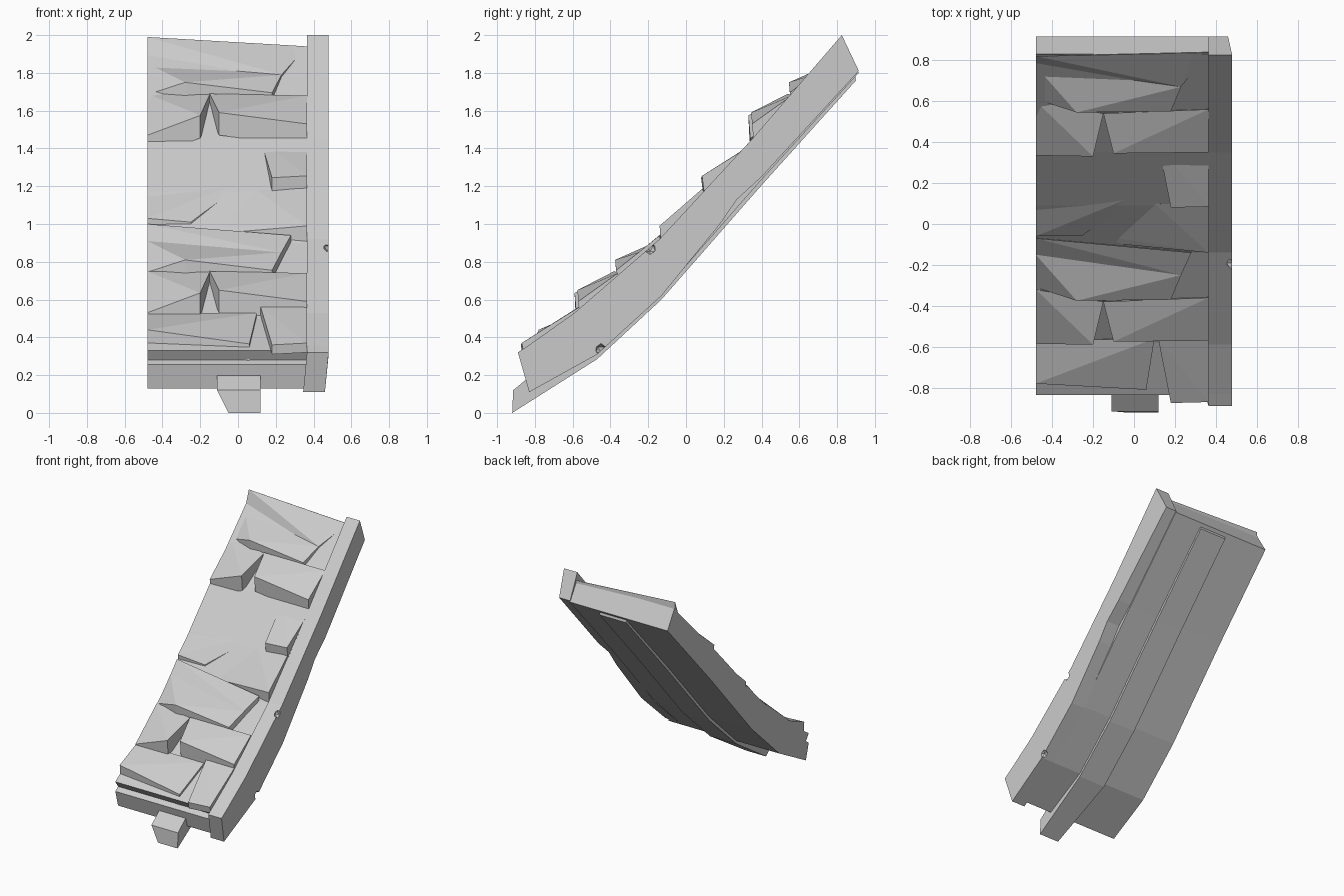
import bpy, bmesh
from mathutils import Vector

cube = bpy.data.objects.get("Cube")
if cube:
    bpy.data.objects.remove(cube, do_unlink=True)

stone = bpy.data.materials.new("pale_grey")
stone.use_nodes = True
GREY = (0.6, 0.6, 0.6, 1)
stone.diffuse_color = GREY
stone.node_tree.nodes["Principled BSDF"].inputs["Base Color"].default_value = GREY


def finish(name, bm):
    bmesh.ops.recalc_face_normals(bm, faces=bm.faces[:])
    mesh = bpy.data.meshes.new(name)
    bm.to_mesh(mesh)
    bm.free()
    mesh.materials.append(stone)
    obj = bpy.data.objects.new(name, mesh)
    bpy.context.collection.objects.link(obj)
    return obj


def extrude_profile(name, lower, upper, x0, x1, tweak=None):
    """Loft matching lower and upper (y, z) lines between two x positions."""
    bm = bmesh.new()
    sides = []
    for x in (x0, x1):
        sides.append([[bm.verts.new((x, y, z)) for y, z in line] for line in (lower, upper)])
    (a_low, a_up), (b_low, b_up) = sides
    for a, b in ((a_low, b_low), (a_up, b_up)):
        for i in range(len(a) - 1):
            bm.faces.new((a[i], a[i + 1], b[i + 1], b[i]))
    for low, up in sides:
        bm.faces.new(low + up[::-1])
    for i in (0, -1):
        bm.faces.new((a_low[i], b_low[i], b_up[i], a_up[i]))
    if tweak:
        for v in bm.verts:
            tweak(v)
    return finish(name, bm)


def shingle(name, points, drop=0.12, dy=0.0, dz=0.0):
    """Wedge-shaped slate: hull of its top corners and the same corners sunk down."""
    bm = bmesh.new()
    for p in points:
        top = Vector(p) + Vector((0, dy, dz))
        bm.verts.new(top)
        bm.verts.new(top + Vector((0, 0.01, -drop)))
    hull = bmesh.ops.convex_hull(bm, input=bm.verts[:])
    loose = set(hull["geom_interior"] + hull["geom_unused"])
    bmesh.ops.delete(bm, geom=[g for g in loose if isinstance(g, bmesh.types.BMVert)], context="VERTS")
    return finish(name, bm)


# Bent roof slab with a grooved front lip
extrude_profile(
    "roof_slab",
    [(-0.80, 0.13), (-0.47, 0.31), (-0.13, 0.63), (0.40, 1.235), (0.915, 1.80)],
    [(-0.80, 0.13), (-0.835, 0.255), (-0.80, 0.28), (-0.835, 0.33), (-0.58, 0.50), (-0.37, 0.70),
     (-0.14, 0.90), (0.09, 1.17), (0.35, 1.45), (0.83, 1.94), (0.915, 1.80)],
    -0.48, 0.37)


# Edge board, pinched at the foot and at the top outer corner
def pinch(v):
    if v.co.z < 0.2:
        v.co.x -= 0.02
    elif v.co.y > 0.9 and v.co.x > 0.4:
        v.co.x -= 0.02


board = extrude_profile(
    "edge_board",
    [(-0.83, 0.11), (-0.47, 0.31), (-0.13, 0.62), (0.18, 1.0), (0.27, 1.13), (0.40, 1.25), (0.915, 1.81)],
    [(-0.89, 0.32), (-0.83, 0.36), (-0.59, 0.53), (-0.14, 0.92), (0.35, 1.45), (0.825, 2.0), (0.915, 1.81)],
    0.365, 0.48, pinch)

# Small chips knocked out of the board's outer edges
bm = bmesh.new()
for centre in ((0.48, -0.19, 0.87), (0.48, -0.45, 0.335)):
    made = bmesh.ops.create_icosphere(bm, subdivisions=1, radius=0.032)
    bmesh.ops.translate(bm, verts=made["verts"], vec=centre)
cutter = finish("chip_cutter", bm)
cutter.hide_render = True
mod = board.modifiers.new("chips", "BOOLEAN")
mod.operation = "DIFFERENCE"
mod.object = cutter
bpy.context.view_layer.update()
board.data = bpy.data.meshes.new_from_object(board.evaluated_get(bpy.context.evaluated_depsgraph_get()))
board.modifiers.clear()
bpy.data.objects.remove(cutter, do_unlink=True)


# Support beam sunk into the underside, its nose poking out in front
def taper_nose(v):
    if v.co.y < -0.9 and v.co.z < 0.05 and v.co.x < 0:
        v.co.x += 0.06


extrude_profile(
    "support_beam",
    [(-0.92, 0.0), (-0.47, 0.285), (-0.13, 0.60), (0.40, 1.205), (0.90, 1.76)],
    [(-0.915, 0.12), (-0.83, 0.19), (-0.47, 0.42), (-0.13, 0.74), (0.40, 1.33), (0.88, 1.85)],
    -0.11, 0.12, taper_nose)

# Slates that appear in both courses
LEFT = [(-0.48, -0.585, 0.53), (-0.2, -0.59, 0.635), (-0.15, -0.38, 0.745), (-0.48, -0.32, 0.75)]
MIDDLE = [(-0.1, -0.575, 0.65), (0.29, -0.545, 0.615), (0.365, -0.57, 0.59),
          (-0.15, -0.38, 0.75), (0.365, -0.36, 0.74)]
CORNER = [(0.12, -0.57, 0.56), (0.18, -0.875, 0.36), (0.365, -0.87, 0.37), (0.365, -0.55, 0.57)]
WIDE = [(-0.48, -0.31, 0.745), (-0.28, -0.375, 0.81), (-0.13, -0.37, 0.79), (0.18, -0.37, 0.755)]
for course, dy, dz in (("lower", 0, 0), ("upper", 0.92, 0.94)):
    shingle(course + "_left_slate", LEFT, dy=dy, dz=dz)
    shingle(course + "_middle_slate", MIDDLE, dy=dy, dz=dz)
    shingle(course + "_wide_slate_front", WIDE + [(-0.48, -0.15, 0.91), (0.23, -0.25, 0.85)], dy=dy, dz=dz)
shingle("lower_corner_slate", CORNER, drop=0.05)
shingle("upper_corner_slate", CORNER, drop=0.08, dy=0.955, dz=0.885)

# Single slates between the courses and along the ridge
shingle("front_slate", [(-0.48, -0.78, 0.44), (0.06, -0.81, 0.365), (0.1, -0.56, 0.53), (-0.48, -0.57, 0.53)])
shingle("lower_wide_slate_back", [(-0.48, -0.15, 0.91), (-0.48, -0.07, 1.0), (0.28, -0.14, 0.94), (0.23, -0.25, 0.85)])
shingle("centre_right_slate", [(-0.2, -0.05, 0.98), (-0.05, -0.1, 0.955), (0.365, -0.14, 0.99),
                               (0.365, 0.09, 1.19), (0.1, 0.1, 1.18)])
shingle("centre_left_slate", [(-0.48, -0.06, 1.03), (-0.25, -0.055, 1.01), (0.06, 0.16, 1.24), (-0.48, 0.22, 1.28)])
shingle("centre_back_slate", [(-0.48, 0.22, 1.28), (0.06, 0.16, 1.24), (0.12, 0.36, 1.46), (-0.48, 0.44, 1.52)])
shingle("ridge_slate", [(-0.48, 0.77, 1.85), (-0.48, 0.82, 1.99), (0.29, 0.835, 1.945),
                        (0.23, 0.67, 1.79), (0.365, 0.84, 1.94)])
